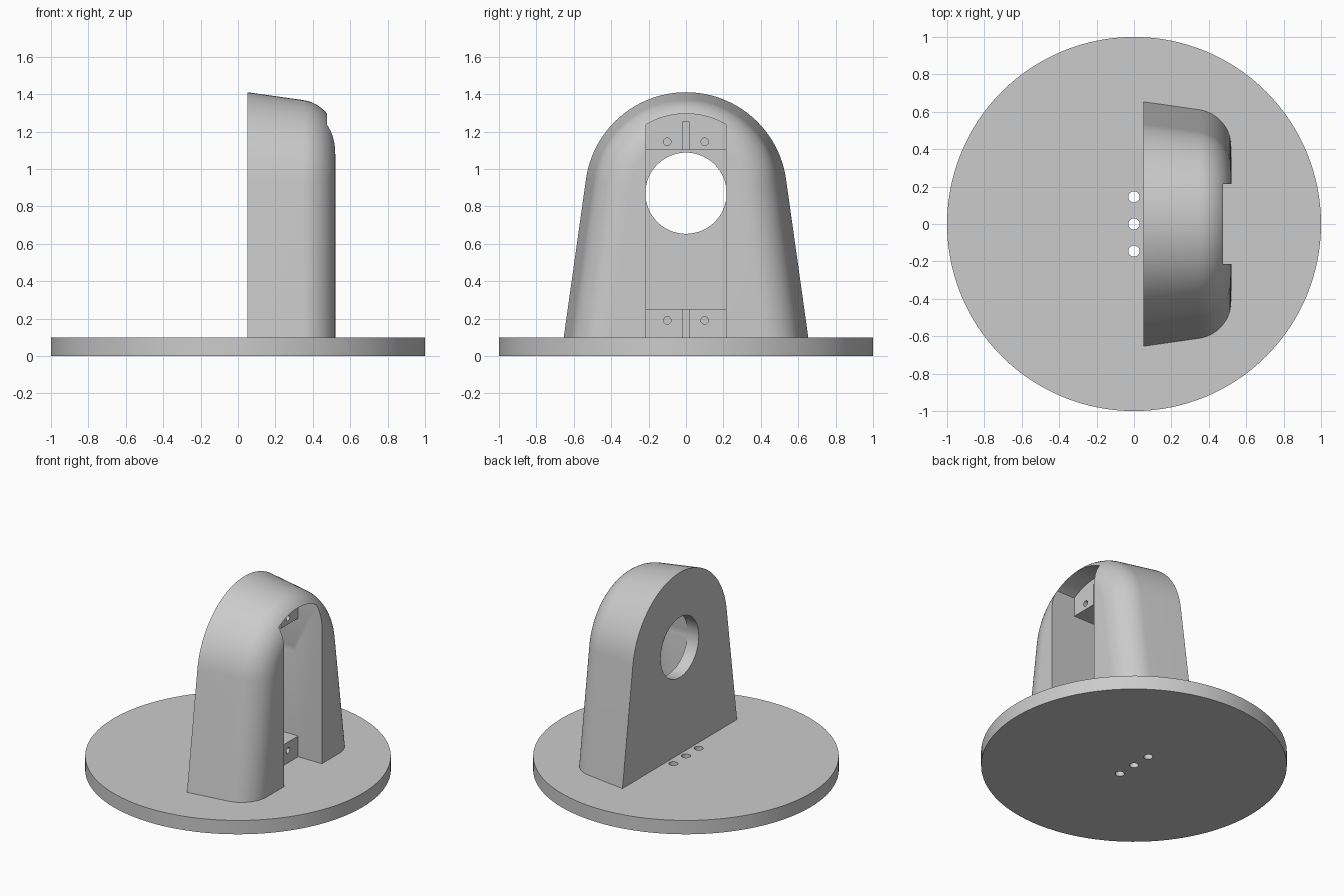
import bpy, bmesh, math
from mathutils import Matrix

cube = bpy.data.objects.get("Cube")
if cube:
    bpy.data.objects.remove(cube, do_unlink=True)

grey = bpy.data.materials.new("light grey")
grey.use_nodes = True
COLOUR = (0.6, 0.6, 0.6, 1)
grey.diffuse_color = COLOUR
grey.node_tree.nodes["Principled BSDF"].inputs["Base Color"].default_value = COLOUR

BASE_TOP = 0.1
ARCH_Z = 0.87            # height of the arch and window centre
ARCH_R = 0.54
SLOT_W = 0.215           # half width of the slot
SLOT_R = 0.425           # radius of the slot's rounded top
BACK, FLOOR, FRONT = 0.05, 0.14, 0.52
DRAFT = math.radians(8)


def finish(name, bm):
    bmesh.ops.recalc_face_normals(bm, faces=bm.faces)
    mesh = bpy.data.meshes.new(name)
    bm.to_mesh(mesh)
    bm.free()
    obj = bpy.data.objects.new(name, mesh)
    bpy.context.collection.objects.link(obj)
    mesh.materials.append(grey)
    return obj


def loft(name, rings):
    """Skin matching closed rings and cap both ends."""
    bm = bmesh.new()
    loops = [[bm.verts.new(p) for p in ring] for ring in rings]
    for a, b in zip(loops, loops[1:]):
        for i in range(len(a)):
            j = (i + 1) % len(a)
            bm.faces.new((a[i], a[j], b[j], b[i]))
    bm.faces.new(loops[0])
    bm.faces.new(loops[-1])
    return finish(name, bm)


def prism(name, outline, x0, x1):
    return loft(name, [[(x, y, z) for y, z in outline] for x in (x0, x1)])


def box(name, x0, x1, y0, y1, z0, z1):
    return prism(name, [(y0, z0), (y1, z0), (y1, z1), (y0, z1)], x0, x1)


def cylinder(name, centre, radius, depth, axis="Z", sides=48):
    bm = bmesh.new()
    turn = Matrix.Rotation(math.pi / 2, 4, "Y") if axis == "X" else Matrix()
    bmesh.ops.create_cone(bm, cap_ends=True, segments=sides, radius1=radius,
                          radius2=radius, depth=depth,
                          matrix=Matrix.Translation(centre) @ turn)
    return finish(name, bm)


def cut(obj, cutters):
    bpy.context.view_layer.objects.active = obj
    for cutter in cutters:
        mod = obj.modifiers.new("cut", "BOOLEAN")
        mod.operation, mod.solver, mod.object = "DIFFERENCE", "EXACT", cutter
        bpy.ops.object.modifier_apply(modifier=mod.name)
        bpy.data.objects.remove(cutter, do_unlink=True)


def smooth(obj):
    bpy.ops.object.select_all(action="DESELECT")
    obj.select_set(True)
    bpy.context.view_layer.objects.active = obj
    bpy.ops.object.shade_smooth_by_angle(angle=math.radians(25))


def arch_ring(x, inset):
    """Arch outline with leaning sides, moved inwards by inset."""
    r = ARCH_R - inset
    n = 48
    arc = [DRAFT + (math.pi - 2 * DRAFT) * i / n for i in range(n + 1)]
    pts = [(r * math.cos(t), ARCH_Z + r * math.sin(t)) for t in arc]
    foot = pts[0][0] + (pts[0][1] - BASE_TOP) * math.tan(DRAFT)
    pts = [(foot, BASE_TOP)] + pts + [(-foot, BASE_TOP)]
    return [(x, y, z) for y, z in pts]


def slot_outline(bottom):
    """Straight-sided outline with a rounded top."""
    half = math.asin(SLOT_W / SLOT_R)
    n = 20
    top = [half - 2 * half * i / n for i in range(n + 1)]
    return ([(-SLOT_W, bottom), (SLOT_W, bottom)] +
            [(SLOT_R * math.sin(t), ARCH_Z + SLOT_R * math.cos(t)) for t in top])


# Round base plate with three through holes
base = cylinder("base_plate", (0, 0, BASE_TOP / 2), 1, BASE_TOP, sides=128)
cut(base, [cylinder("hole", (0, y, BASE_TOP / 2), 0.03, 0.4, sides=32)
           for y in (-0.145, 0, 0.145)])
smooth(base)

# Arched housing: drafted sides rolling over into a rounded front edge
fillet = 0.2
cx = FRONT - fillet
cd = (cx - BACK) * math.tan(DRAFT) + fillet / math.cos(DRAFT)
rings = [arch_ring(BACK, 0)]
steps = 14
for i in range(steps + 1):
    a = DRAFT + (math.pi / 2 - DRAFT) * i / steps
    rings.append(arch_ring(cx + fillet * math.sin(a), cd - fillet * math.cos(a)))
housing = loft("arched_housing", rings)
cut(housing, [prism("slot", slot_outline(0), FLOOR, 0.8),
              cylinder("window", (0.1, 0, ARCH_Z), 0.217, 0.4, "X", 96)])
smooth(housing)

# Mounting blocks inside the slot, each with a groove and two screw holes
BLOCK_FRONT = 0.33
lower = box("lower_mounting_block", FLOOR, BLOCK_FRONT, -SLOT_W, SLOT_W, BASE_TOP, 0.25)
upper = prism("upper_mounting_block", slot_outline(1.1), FLOOR, BLOCK_FRONT)
for block, hole_z, z0, z1 in ((lower, 0.19, 0.05, 0.3), (upper, 1.145, 1.05, 1.25)):
    cutters = [box("groove", 0.27, 0.4, -0.02, 0.02, z0, z1)]
    cutters += [cylinder("screw_hole", (BLOCK_FRONT, y, hole_z), 0.02, 0.2, "X", 24)
                for y in (-0.1, 0.1)]
    cut(block, cutters)
    smooth(block)
